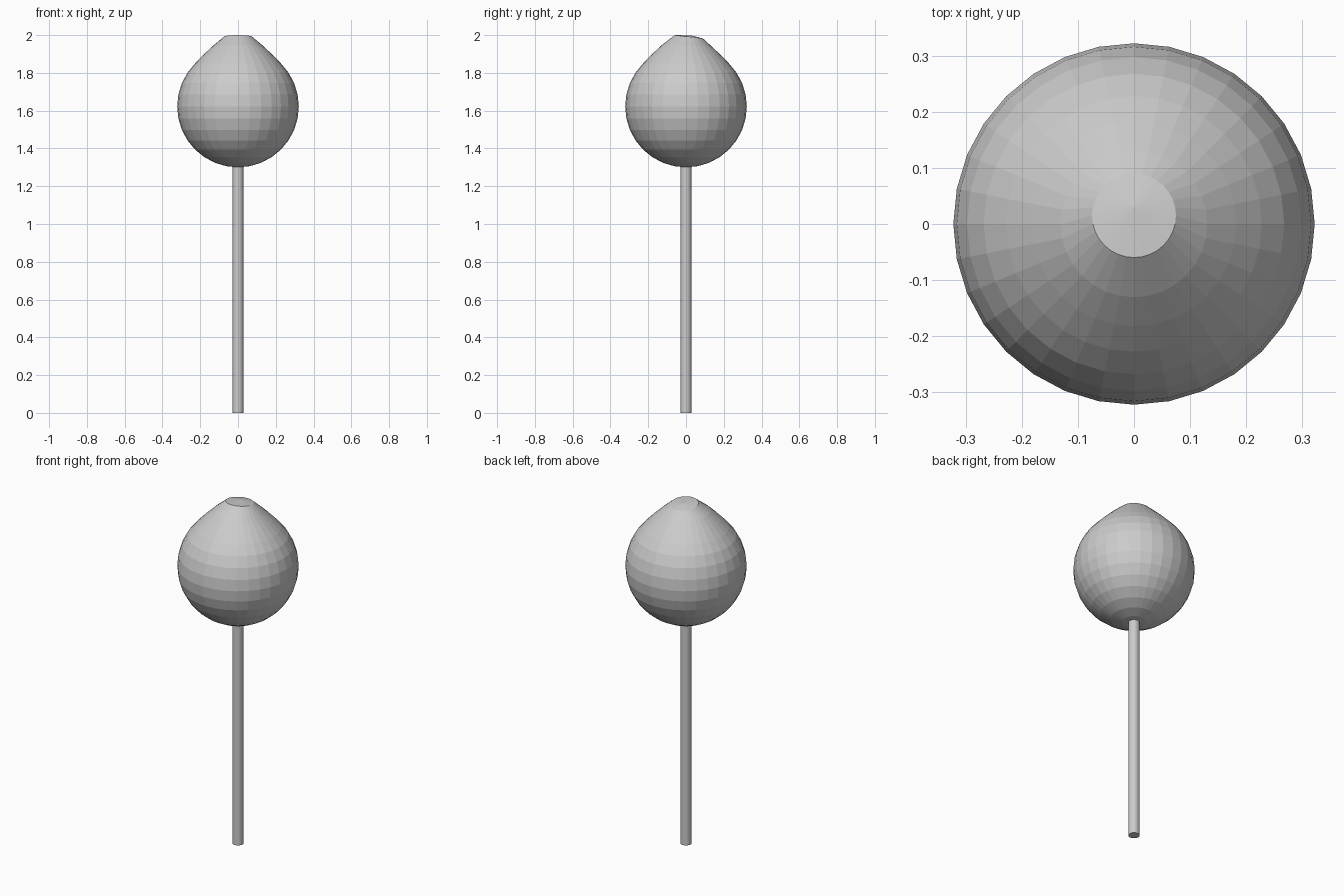
import bpy
import math

if "Cube" in bpy.data.objects:
    bpy.data.objects.remove(bpy.data.objects["Cube"])

R, CZ = 0.322, 1.622

# Round candy head: sphere with its top pulled up into a blunt tip
bpy.ops.mesh.primitive_uv_sphere_add(segments=32, ring_count=16, radius=R, location=(0, 0, 0))
head = bpy.context.object
head.name = "candy_head"
step = math.pi / 16
# ring index: (radius scale, y shift, z, tilt towards the back)
tip = {0: (1.0, 0.03, 1.998, 0.0), 1: (1.19, 0.015, 1.991, -0.12),
       2: (1.06, 0.0, 1.945, 0.0), 3: (1.02, 0.0, 1.896, 0.0)}
for v in head.data.vertices:
    ring = round(math.acos(max(-1, min(1, v.co.z / R))) / step)
    if ring in tip:
        s, dy, z, tilt = tip[ring]
        x, y = v.co.x * s, v.co.y * s
        v.co = (x, y + dy, z + tilt * y)
    else:
        v.co.z += CZ

# Thin stick
top = CZ - R + 0.03
bpy.ops.mesh.primitive_cylinder_add(vertices=32, radius=0.03, depth=top, location=(0, 0, top / 2))
bpy.context.object.name = "stick"
